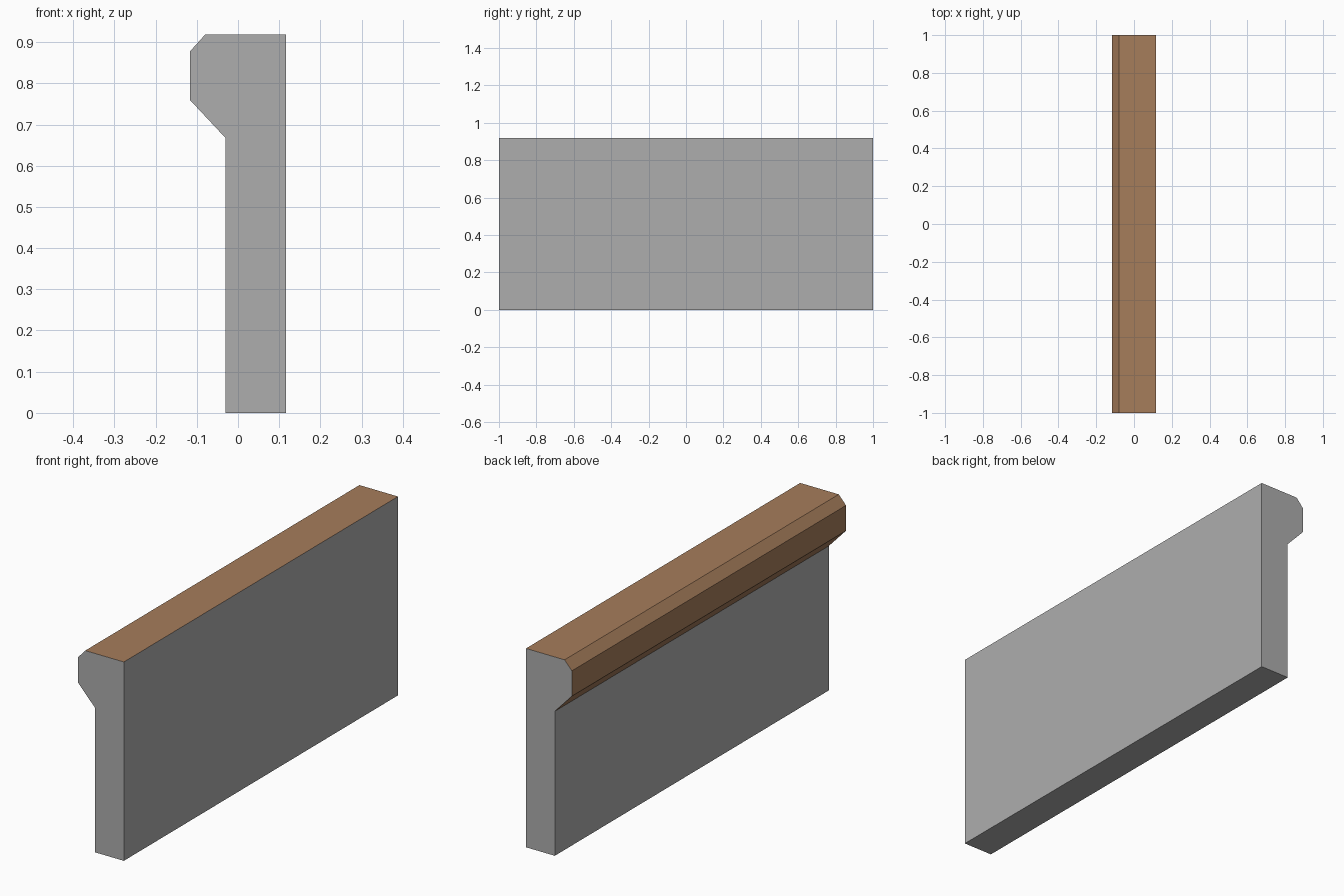
import bpy, bmesh

if "Cube" in bpy.data.objects:
    bpy.data.objects.remove(bpy.data.objects["Cube"])


def material(name, rgb):
    m = bpy.data.materials.new(name)
    m.diffuse_color = (*rgb, 1)
    m.use_nodes = True
    m.node_tree.nodes["Principled BSDF"].inputs["Base Color"].default_value = m.diffuse_color
    return m


grey = material("grey_concrete", (0.42, 0.42, 0.42))
brown = material("brown_cap", (0.38, 0.205, 0.105))


def extrude_profile(name, profile, mats, hidden_normal):
    """Sweep an x-z profile along y; drop the hidden face at the joint."""
    bm = bmesh.new()
    face = bm.faces.new([bm.verts.new((x, -1, z)) for x, z in profile])
    ext = bmesh.ops.extrude_face_region(bm, geom=[face], use_keep_orig=True)
    moved = [g for g in ext["geom"] if isinstance(g, bmesh.types.BMVert)]
    bmesh.ops.translate(bm, verts=moved, vec=(0, 2, 0))
    bmesh.ops.recalc_face_normals(bm, faces=bm.faces)
    bm.normal_update()
    joint = [f for f in bm.faces if f.normal.z * hidden_normal > 0.99]
    bmesh.ops.delete(bm, geom=joint, context='FACES_ONLY')
    # painted cap: top and left-hand sides take the second colour
    if len(mats) > 1:
        for f in bm.faces:
            n = f.normal
            if abs(n.y) < 0.5 and n.x < 0.5:
                f.material_index = 1
    me = bpy.data.meshes.new(name)
    bm.to_mesh(me)
    bm.free()
    for m in mats:
        me.materials.append(m)
    ob = bpy.data.objects.new(name, me)
    bpy.context.collection.objects.link(ob)
    return ob


L, R, INNER = -0.117, 0.117, -0.03
JOINT, TOP = 0.667, 0.918

# lower upright wall
extrude_profile("wall", [(INNER, 0), (R, 0), (R, JOINT), (INNER, JOINT)],
                [grey], 1)

# overhanging chamfered cap
extrude_profile("cap", [(INNER, JOINT), (R, JOINT), (R, TOP), (-0.08, TOP),
                        (L, 0.877), (L, 0.76)], [grey, brown], -1)
